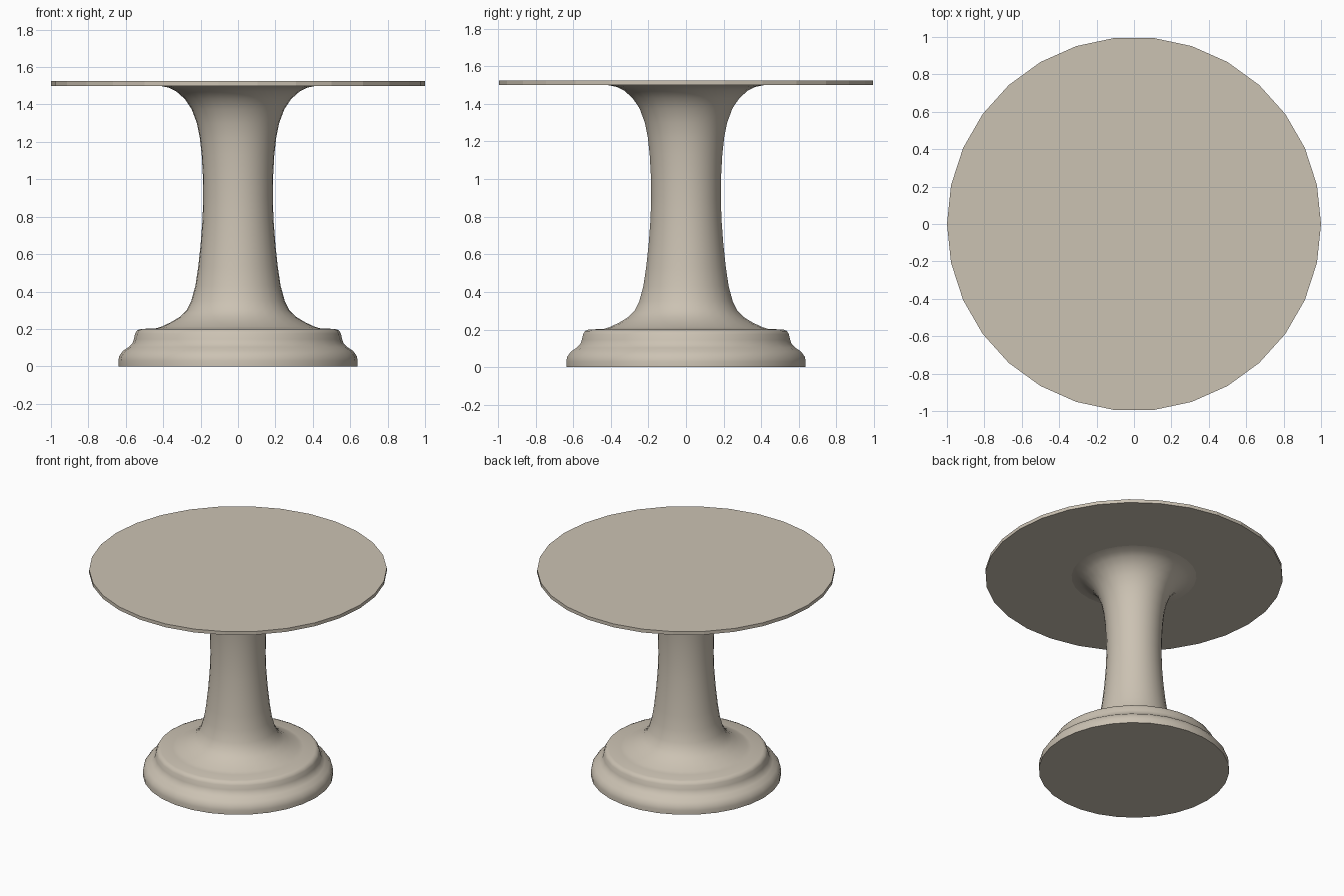
import bpy, bmesh, math

if "Cube" in bpy.data.objects:
    bpy.data.objects.remove(bpy.data.objects["Cube"])

SIDES = 30
stone = bpy.data.materials.new("warm beige")
stone.diffuse_color = (0.60, 0.54, 0.45, 1)
stone.use_nodes = True
stone.node_tree.nodes["Principled BSDF"].inputs["Base Color"].default_value = stone.diffuse_color


def lathe(name, profile, angle):
    """Revolve (radius, height) points around z, with flat caps at both ends."""
    bm = bmesh.new()
    rings = []
    for r, z in profile:
        rings.append([bm.verts.new((r * math.cos(2 * math.pi * i / SIDES),
                                    r * math.sin(2 * math.pi * i / SIDES), z))
                      for i in range(SIDES)])
    for a, b in zip(rings, rings[1:]):
        for i in range(SIDES):
            j = (i + 1) % SIDES
            bm.faces.new((a[i], a[j], b[j], b[i]))
    bm.faces.new(rings[0][::-1])
    bm.faces.new(rings[-1])
    mesh = bpy.data.meshes.new(name)
    bm.to_mesh(mesh)
    bm.free()
    mesh.materials.append(stone)
    ob = bpy.data.objects.new(name, mesh)
    bpy.context.collection.objects.link(ob)
    bpy.ops.object.select_all(action='DESELECT')
    ob.select_set(True)
    bpy.context.view_layer.objects.active = ob
    bpy.ops.object.shade_smooth_by_angle(angle=math.radians(angle))
    return ob


# Thin faceted disc
lathe("table_top", [(1.0, 1.5), (1.0, 1.525)], 5)

# Stepped, moulded base flowing into a waisted column and flared neck
lathe("pedestal", [
    (0.64, 0.0), (0.64, 0.03), (0.635, 0.055), (0.615, 0.083), (0.585, 0.103),
    (0.565, 0.122), (0.557, 0.145), (0.55, 0.175), (0.54, 0.192), (0.52, 0.20),
    (0.44, 0.203), (0.41, 0.212), (0.36, 0.235), (0.31, 0.265), (0.275, 0.30),
    (0.25, 0.35), (0.228, 0.43), (0.213, 0.53), (0.20, 0.65), (0.19, 0.78),
    (0.186, 0.90), (0.188, 1.02), (0.194, 1.13), (0.204, 1.22), (0.22, 1.30),
    (0.248, 1.375), (0.285, 1.43), (0.33, 1.47), (0.37, 1.49), (0.42, 1.5)], 50)
